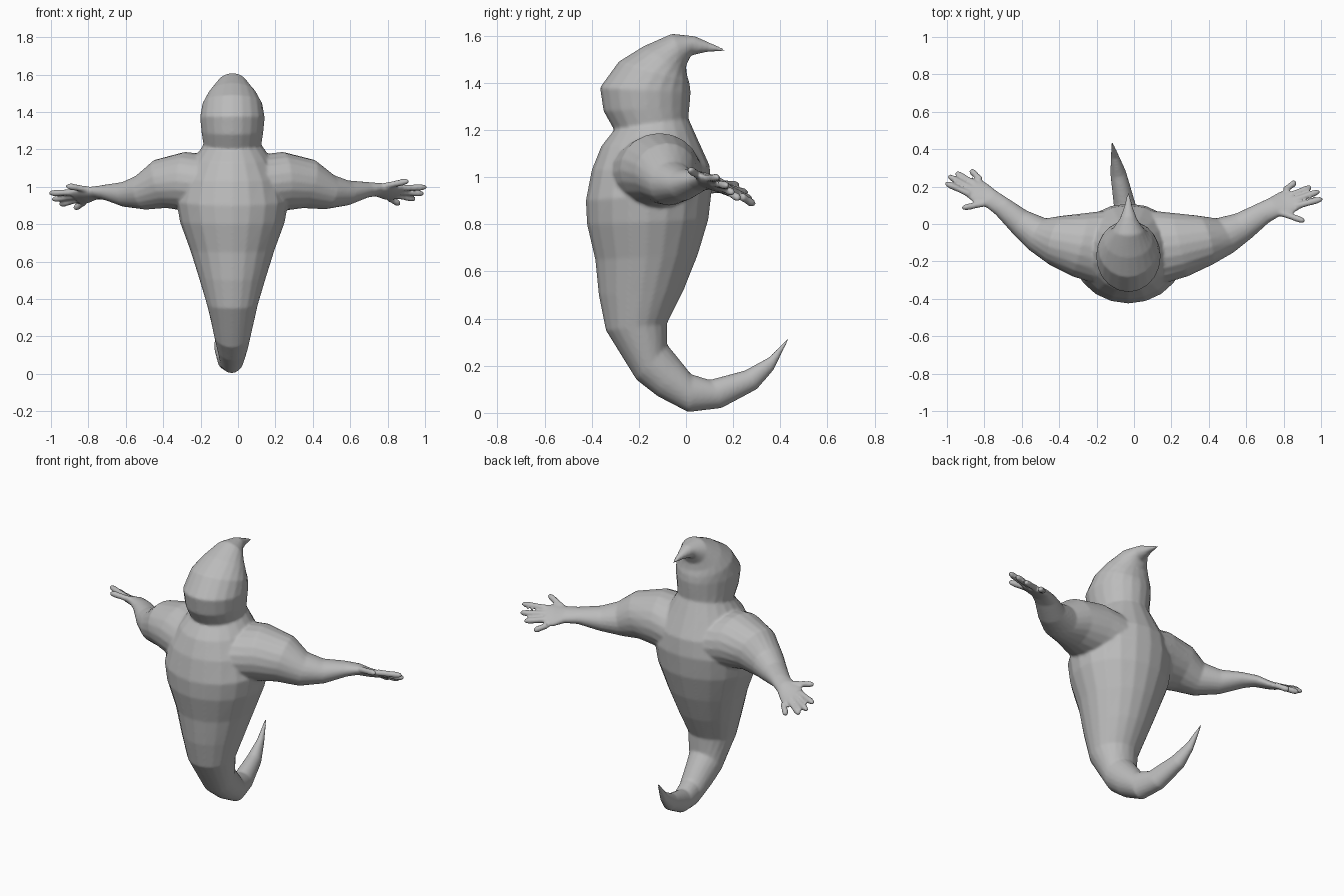
import bpy, bmesh, math
from mathutils import Vector

cube = bpy.data.objects.get("Cube")
if cube:
    bpy.data.objects.remove(cube)

grey = bpy.data.materials.new("soft grey")
grey.use_nodes = True
grey.diffuse_color = (0.5, 0.5, 0.5, 1)
grey.node_tree.nodes["Principled BSDF"].inputs["Base Color"].default_value = (0.5, 0.5, 0.5, 1)

MID = -0.03   # the body axis sits slightly off centre
SIDES = 20


def loft(bm, rows):
    """Skin elliptical rings, each given by two opposite points and a half thickness."""
    mids = [(f + k) / 2 for f, k, _ in rows]
    rings = []
    for i, (front, back, half) in enumerate(rows):
        along = mids[min(i + 1, len(rows) - 1)] - mids[max(i - 1, 0)]
        a = (back - front) / 2
        b = along.cross(a).normalized() * half
        turns = [math.tau * s / SIDES for s in range(SIDES)]
        rings.append([bm.verts.new(mids[i] + a * math.cos(t) + b * math.sin(t)) for t in turns])
    for lower, upper in zip(rings, rings[1:]):
        for s in range(SIDES):
            n = (s + 1) % SIDES
            bm.faces.new((lower[s], lower[n], upper[n], upper[s]))
    bm.faces.new(rings[0])
    bm.faces.new(rings[-1])


def tube(bm, start, end, radius):
    """A rounded finger between two points."""
    side = (end - start).cross(Vector((0, 0, 1))).normalized()
    rows = []
    for t, scale in ((0, 1), (0.4, 0.9), (0.75, 1), (0.93, 0.75), (1, 0.3)):
        c, r = start.lerp(end, t), radius * scale
        rows.append((c - side * r, c + side * r, r))
    loft(bm, rows)


def body_point(y, z):
    sway = 0.2 * max(0, y) if z < 0.4 else 0   # the tail drifts to one side
    return Vector((MID - sway, y, z))


def arm_point(side, u, y, z):
    """Outward distance u becomes x; the left arm is longer and bends back less."""
    if side < 0:
        return Vector((MID - u, y, z))
    reach = max(0, u - 0.45)
    return Vector((MID + 1.06 * u, y - 0.16 * reach, z + 0.06 * reach))


bm = bmesh.new()

# Tail, torso, head and crest: front y z, back y z, half width
trunk = (
    (.435, .31, .43, .315, .006), (.37, .18, .35, .235, .022),
    (.3, .1, .25, .18, .042), (.15, .02, .1, .14, .056),
    (.01, .003, .02, .165, .066), (-.12, .07, -.035, .235, .085),
    (-.21, .14, -.08, .29, .1), (-.34, .35, -.08, .38, .135),
    (-.37, .5, -.01, .52, .178), (-.385, .65, .05, .67, .225),
    (-.42, .8, .095, .82, .28), (-.425, .9, .11, .95, .3),
    (-.4, 1.03, .1, 1.05, .27), (-.36, 1.13, .05, 1.16, .21),
    (-.305, 1.2, .01, 1.25, .155), (-.35, 1.28, .015, 1.3, .165),
    (-.365, 1.38, .02, 1.36, .173), (-.285, 1.49, .015, 1.4, .16),
    (-.18, 1.555, .005, 1.43, .13), (-.06, 1.608, 0, 1.47, .085),
    (.04, 1.597, .02, 1.515, .045), (.1, 1.57, .085, 1.53, .022),
    (.17, 1.54, .168, 1.535, .005),
)
loft(bm, [(body_point(a, b), body_point(c, d), w) for a, b, c, d, w in trunk])

# Arm and palm: front u y z, back u y z, half thickness
arm = (
    (.05, -.36, 1, .05, .08, 1, .16), (.3, -.28, 1.03, .22, .06, 1.03, .157),
    (.42, -.22, 1.015, .35, .045, 1.015, .133), (.53, -.14, .97, .44, .03, .97, .095),
    (.62, -.05, .96, .54, .07, .96, .067), (.71, .05, .975, .64, .135, .965, .042),
    (.76, .09, .985, .71, .18, .95, .032), (.82, .11, .985, .76, .22, .92, .025),
    (.87, .15, .975, .8, .24, .91, .019),
)
# Thumb first, then four fingers: base u y z, tip u y z
fingers = (
    (.77, .11, .985, .89, .085, 1.005), (.85, .16, .97, .98, .22, .966),
    (.84, .19, .95, .965, .258, .932), (.82, .215, .932, .925, .275, .905),
    (.79, .235, .918, .845, .29, .883),
)
for side in (-1, 1):
    loft(bm, [(arm_point(side, *r[:3]), arm_point(side, *r[3:6]), r[6]) for r in arm])
    for f in fingers:
        tube(bm, arm_point(side, *f[:3]), arm_point(side, *f[3:]), 0.018)

bmesh.ops.recalc_face_normals(bm, faces=bm.faces)
mesh = bpy.data.meshes.new("body")
bm.to_mesh(mesh)
bm.free()
mesh.materials.append(grey)
body = bpy.data.objects.new("body", mesh)
bpy.context.collection.objects.link(body)

# Fuse all parts into one soft skin
fuse = body.modifiers.new("fuse", "REMESH")
fuse.mode = "VOXEL"
fuse.voxel_size = 0.008
fuse.use_smooth_shade = True
soften = body.modifiers.new("soften", "SMOOTH")
soften.factor = 0.5
soften.iterations = 4
